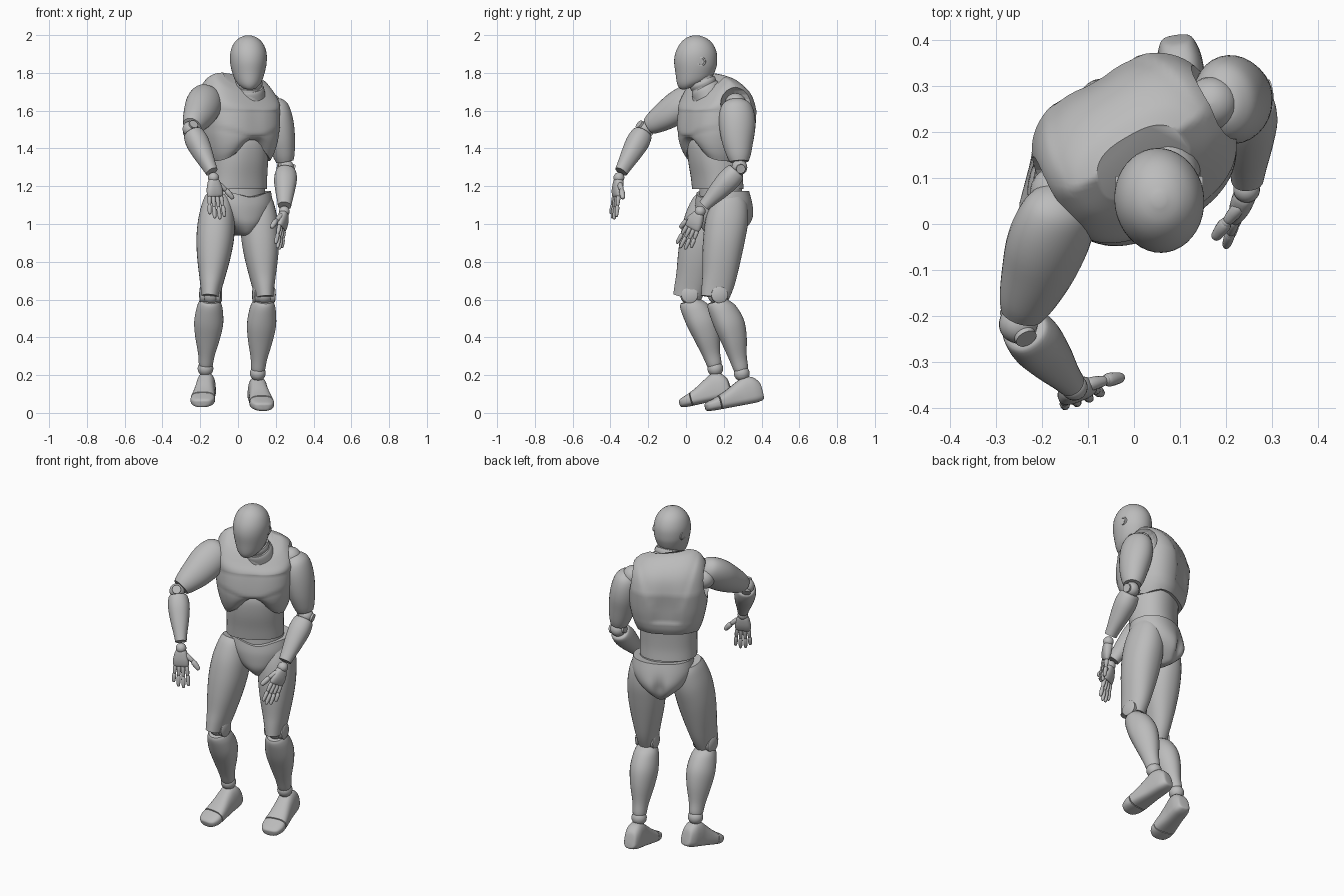
import bpy, math
from mathutils import Vector

if "Cube" in bpy.data.objects:
    bpy.data.objects.remove(bpy.data.objects["Cube"], do_unlink=True)

grey = bpy.data.materials.new("plain grey")
grey.use_nodes = True
grey.diffuse_color = (0.5, 0.5, 0.5, 1)
grey.node_tree.nodes["Principled BSDF"].inputs["Base Color"].default_value = (0.5, 0.5, 0.5, 1)
parts = []


def add(name, verts, faces):
    mesh = bpy.data.meshes.new(name)
    mesh.from_pydata(verts, [], faces)
    mesh.materials.append(grey)
    obj = bpy.data.objects.new(name, mesh)
    bpy.context.collection.objects.link(obj)
    parts.append(obj)
    return obj


def smooth_rings(rings, steps):
    """Spline between the profile rings."""
    out = []
    for i in range(len(rings) - 1):
        a, b, c, d = (rings[max(0, min(len(rings) - 1, i + k))] for k in (-1, 0, 1, 2))
        for s in range(steps):
            t = s / steps
            out.append([0.5 * (2*q + (r-p)*t + (2*p-5*q+4*r-s2)*t*t + (3*q-p-3*r+s2)*t**3)
                        for p, q, r, s2 in zip(a, b, c, d)])
    return out + [list(rings[-1])]


def loft(name, start, axis, back, rings, power=2.0, sides=32, steps=4, shape=None):
    """Rings are (along, half width, front depth, back depth)."""
    w = Vector(axis).normalized()
    v = Vector(back)
    v = (v - w * v.dot(w)).normalized()
    u = v.cross(w)
    verts, faces = [], []
    rows = smooth_rings(rings, steps)
    for h, width, front, rear in rows:
        for k in range(sides):
            a = math.tau * (k + 0.5) / sides
            c, s = math.cos(a), math.sin(a)
            x = math.copysign(abs(c) ** (2 / power), c) * width
            y = math.copysign(abs(s) ** (2 / power), s) * (rear if s > 0 else front)
            p = shape(x, y, h) if shape else (x, y, h)
            verts.append(Vector(start) + u * p[0] + v * p[1] + w * p[2])
    for i in range(len(rows) - 1):
        for k in range(sides):
            j = (k + 1) % sides
            faces.append((i*sides + k, i*sides + j, (i+1)*sides + j, (i+1)*sides + k))
    faces.append(tuple(reversed(range(sides))))
    faces.append(tuple(range((len(rows) - 1) * sides, len(rows) * sides)))
    return add(name, verts, faces)


def limb(name, a, b, back, rings, **kw):
    """A loft whose ring positions are fractions of the way from a to b."""
    d = Vector(b) - Vector(a)
    return loft(name, a, d, back, [(t * d.length, u, f, r) for t, u, f, r in rings], **kw)


def ball(name, centre, radius):
    arc = [math.pi * (i + 0.15) / 12.3 for i in range(13)]
    rings = [(-radius * math.cos(a),) + (radius * math.sin(a),) * 3 for a in arc]
    return loft(name, centre, (0, 0, 1), (0, 1, 0), rings, sides=24, steps=1)


def facing(deg):
    a = math.radians(deg)
    return Vector((-math.sin(a), math.cos(a), 0))


def bump(x, width):
    return math.exp(-(x / width) ** 2)


def ramp(x):
    return max(0, min(1, x))


UP = (0, 0, 1)
TORSO = Vector((0, 0.165, 0))
torso_back = facing(30)
torso_side = torso_back.cross(Vector(UP))


# Chest shell: arched lower edge, pectorals, spine hollow, neckline sloping forward
def chest_shape(x, y, z):
    if y < 0:
        y += 0.01 * bump(x, 0.016) * bump(z - 1.57, 0.08)
        y += 0.006 * ramp((1.475 + 0.25 * abs(x) * ramp(abs(x) / 0.1) - z) / 0.02)
        z += 0.12 * bump(x, 0.1) * ramp((1.47 - z) / 0.14)
    else:
        z += 0.03 * ramp((1.42 - z) / 0.1) * ramp(y / 0.1)
        y -= 0.014 * bump(x, 0.05) * bump(z - 1.53, 0.12)
        y -= 0.006 * ramp((0.08 + 0.35 * max(0, z - 1.5) - abs(x)) / 0.015) * ramp((z - 1.42) / 0.02)
    top = ramp((z - 1.6) / 0.19)
    return x, y - top * 0.045, z + top * (min(0, y - 0.03) * 0.8 - x * 0.12)


chest = loft("chest_shell", TORSO, UP, torso_back, [
    (1.325, .167, .152, .14), (1.37, .184, .172, .155), (1.43, .2, .188, .165), (1.5, .212, .192, .175),
    (1.6, .216, .18, .182), (1.68, .212, .155, .178), (1.735, .195, .12, .155), (1.775, .158, .082, .115),
    (1.79, .105, .045, .08)], power=2.7, sides=72, steps=6, shape=chest_shape)

# Arm holes and the shoulder joints inside them
for side, label in ((-1, "right"), (1, "left")):
    centre = TORSO + torso_side * 0.245 * side + Vector((0, 0, 1.635))
    hole = ball("arm_hole_cutter", centre, 0.105)
    hole.hide_render = True
    hole.hide_set(True)
    parts.remove(hole)
    cut = chest.modifiers.new("arm_hole", "BOOLEAN")
    cut.operation, cut.object, cut.solver = "DIFFERENCE", hole, "EXACT"
    ball(label + "_shoulder_ball", centre - torso_side * 0.05 * side, 0.058)

# Waist, with a narrow core bridging the gap to the pelvis
hip_back = facing(26)
loft("waist", TORSO, UP, facing(28), [
    (1.185, .157, .118, .128), (1.25, .156, .128, .123), (1.34, .157, .146, .126), (1.42, .15, .152, .13),
    (1.47, .12, .14, .12)], power=2.3, sides=40)
loft("waist_core", (0.01, .18, 0), UP, hip_back, [(1.1, .14, .105, .115), (1.2, .14, .1, .11)])


# Pelvis with split buttocks
def pelvis_shape(x, y, z):
    if y > 0:
        y -= 0.028 * bump(x, 0.03) * bump(z - 1.03, 0.06)
    else:
        z -= 0.035 * bump(x, 0.09) * ramp((z - 1.08) / 0.1)
    return x, y, z


loft("pelvis", (0.015, .195, 0), UP, hip_back, [
    (.94, .025, .07, .07), (.955, .045, .1, .11), (1.0, .1, .128, .15), (1.05, .145, .135, .16),
    (1.11, .17, .135, .147), (1.175, .163, .128, .128)], power=2.2, sides=64, shape=pelvis_shape)

# Neck, collar and throat ring
loft("neck", (.06, .11, 1.6), (-.005, -.025, .17), facing(10),
     [(0, .075, .075, .075), (.07, .066, .066, .066), (.2, .062, .06, .06)])
loft("collar", (.06, .105, 1.71), (0, -.5, 1), facing(15),
     [(-.03, .085, .085, .085), (.005, .079, .079, .079), (.02, .072, .072, .072)])
loft("throat_ring", (.057, .092, 1.745), (0, -.4, 1), facing(10),
     [(-.016, .069, .072, .068), (0, .073, .076, .07), (.016, .069, .072, .068)])


# Head: egg with a raised skull base
def head_shape(x, y, z):
    low = ramp((1.84 - z) / 0.12)
    return x, y, z + low * max(0, y + 0.06) * 0.32


head_rings = [(1.712, .022, .07, .04), (1.718, .046, .086, .068), (1.745, .07, .1, .09), (1.8, .087, .108, .105),
              (1.86, .097, .115, .113), (1.91, .095, .107, .11), (1.955, .078, .083, .089),
              (1.985, .048, .051, .054), (1.999, .012, .013, .013)]
loft("head", (.055, .052, 0), UP, facing(6), head_rings, sides=40, shape=head_shape)
for side in (-1, 1):
    loft("ear_disc", (.055 + .08 * side, .08, 1.86), (side, 0, 0), UP,
         [(0, .026, .026, .026), (.015, .024, .024, .024), (.0155, .017, .017, .017), (.011, .015, .015, .015)],
         sides=24, steps=1)


# Hand: palm, four jointed fingers and a thumb
def hand(side, wrist, aim, spread, thumb):
    wrist, aim = Vector(wrist), Vector(aim).normalized()
    spread = Vector(spread)
    spread = (spread - aim * spread.dot(aim)).normalized()
    flat = aim.cross(spread)
    ball(side + "_wrist_ball", wrist, 0.029)
    loft(side + "_palm", wrist, aim, flat, [(.005, .02, .018, .018), (.02, .032, .024, .024),
         (.06, .043, .024, .024), (.09, .044, .018, .018), (.102, .04, .012, .012)], power=2.6, sides=24)

    def digit(name, base, d, length, r):
        mid = base + d * length * 0.5
        bend = (d + (aim - d) * 0.25).normalized()
        for seg, a, b in (("base", base, mid), ("tip", mid, mid + bend * length * 0.5)):
            limb(f"{side}_{name}_{seg}", a, b, flat, [(-.08, r * .6, r * .6, r * .6), (.15, r, r, r),
                 (.75, r * .85, r * .85, r * .85), (.96, r * .6, r * .6, r * .6), (1, r * .2, r * .2, r * .2)],
                 sides=12, steps=2)
        ball(f"{side}_{name}_knuckle", mid, r * 0.8)

    for name, k, length in (("index", 1.5, .112), ("middle", .5, .124), ("ring", -.5, .118), ("little", -1.5, .095)):
        digit(name, wrist + aim * .1 + spread * .0215 * k, (aim + spread * .07 * k).normalized(), length, .0115)
    digit("thumb", wrist + aim * .035 + spread * .025, Vector(thumb).normalized(), .112, .015)


# Arms: the upper arm starts with a domed shoulder cap
def arm(side, shoulder, elbow, wrist, back):
    limb(side + "_upper_arm", shoulder, elbow, back, [
        (-.21, .015, .015, .015), (-.185, .04, .048, .048), (-.09, .066, .08, .08), (.08, .078, .095, .095),
        (.3, .08, .096, .095), (.55, .072, .086, .08), (.78, .058, .066, .064), (.9, .046, .05, .05)])
    ball(side + "_elbow_ball", elbow, 0.042)
    hinge = Vector(back).cross(Vector(wrist) - Vector(elbow)).normalized()
    loft(side + "_elbow_pin", elbow, hinge, UP, [(-.045, .024, .024, .024), (.045, .024, .024, .024)],
         sides=24, steps=1)
    limb(side + "_forearm", elbow, wrist, back, [
        (.08, .044, .04, .045), (.12, .054, .05, .056), (.3, .06, .056, .062), (.55, .052, .049, .053),
        (.8, .041, .037, .038), (.95, .035, .031, .031)], power=2.2)


arm("right", (-.165, .022, 1.662), (-.252, -.218, 1.503), (-.133, -.35, 1.265), (-.3, .5, .8))
arm("left", (.202, .268, 1.6), (.254, .283, 1.3), (.246, .085, 1.085), facing(10))
hand("right", (-.13, -.355, 1.245), (.02, -.03, -.21), (1, .4, .05), (.8, .2, -.65))
hand("left", (.245, .075, 1.067), (-.03, -.09, -.19), (-.35, -.8, .4), (-.5, -.6, -.5))


# Legs and feet
def leg(side, hip, knee, ankle, heel, toe, turn):
    back = facing(turn)
    limb(side + "_thigh", hip, knee, back, [
        (-.05, .07, .075, .08), (.03, .083, .095, .1), (.2, .097, .112, .112), (.4, .099, .113, .108),
        (.6, .088, .105, .1), (.8, .069, .092, .09), (.92, .057, .088, .08), (1.03, .048, .084, .065)], power=2.2)
    ball(side + "_knee_ball", knee, 0.05)
    hinge = back.cross(Vector(UP))
    loft(side + "_knee_pin", Vector(knee) + Vector((0, .005, 0)), hinge, UP,
         [(-.058, .036, .036, .036), (-.053, .044, .044, .044), (.053, .044, .044, .044),
          (.058, .036, .036, .036)], sides=28, steps=1)
    limb(side + "_shin", knee, ankle, back, [
        (.07, .05, .06, .04), (.11, .06, .068, .052), (.2, .07, .07, .078), (.38, .077, .066, .096),
        (.58, .066, .054, .085), (.8, .045, .042, .055), (.93, .038, .037, .044), (.97, .034, .033, .038)])
    ball(side + "_ankle_ball", ankle, 0.042)
    # Foot depths run down to the sole and up to the instep
    limb(side + "_foot", heel, toe, UP, [
        (0, .02, .028, .03), (.02, .035, .038, .06), (.12, .047, .044, .093), (.26, .051, .043, .102),
        (.4, .053, .041, .085), (.6, .06, .038, .055), (.74, .065, .036, .038)], power=2.8)
    limb(side + "_toe_cap", heel, toe, UP, [
        (.755, .064, .036, .035), (.85, .063, .034, .027), (.95, .05, .03, .018), (.99, .032, .024, .011),
        (1.0, .012, .015, .005)], power=2.8)


leg("right", (-.105, .125, 1.12), (-.145, .018, .625), (-.172, .155, .235),
    (-.16, .235, .13), (-.194, -.035, .055), -4)
leg("left", (.105, .23, 1.12), (.137, .165, .625), (.105, .295, .21),
    (.092, .405, .108), (.136, .1, .036), 9)

# Smooth shading with sharp panel edges
bpy.ops.object.select_all(action="DESELECT")
for obj in parts:
    obj.select_set(True)
bpy.context.view_layer.objects.active = chest
bpy.ops.object.shade_smooth_by_angle(angle=math.radians(35))
